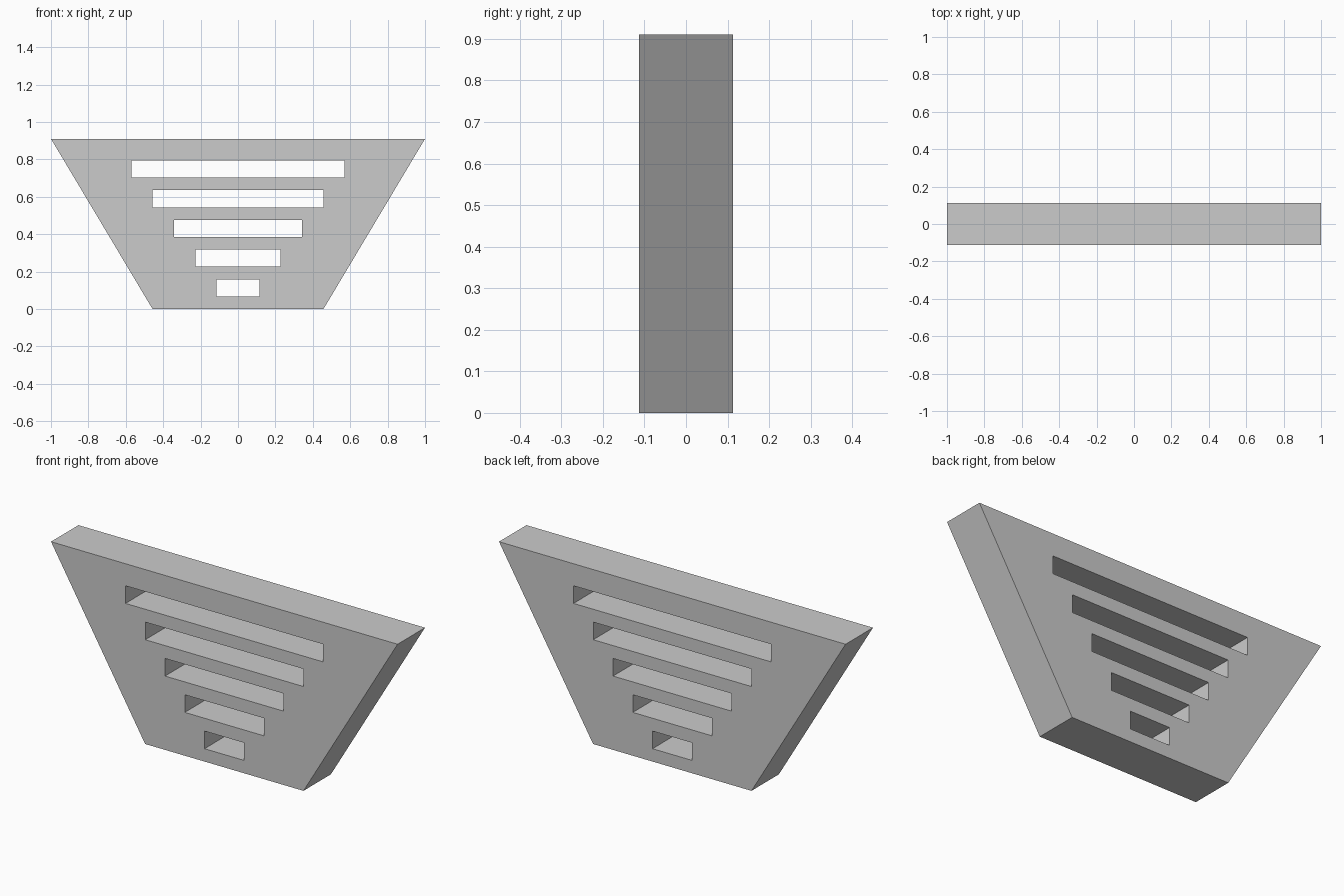
import bpy
import bmesh

default = bpy.data.objects.get("Cube")
if default:
    bpy.data.objects.remove(default, do_unlink=True)

HALF_DEPTH = 0.113
HEIGHT = 0.91
TOP_HALF = 1.0
BOTTOM_HALF = 0.457
SLOT_HEIGHT = 0.092
SLOT_STEP = 0.159
SLOT_HALF_STEP = 0.114

# Plain grey finish
grey = bpy.data.materials.new("plain_grey")
grey.use_nodes = True
colour = (0.6, 0.6, 0.6, 1)
grey.diffuse_color = colour
grey.node_tree.nodes["Principled BSDF"].inputs["Base Color"].default_value = colour


def prism(name, low_half, high_half, z0, z1, depth):
    """Extrude a symmetric trapezoid front to back."""
    bm = bmesh.new()
    outline = [(-low_half, z0), (low_half, z0), (high_half, z1), (-high_half, z1)]
    face = bm.faces.new([bm.verts.new((x, -depth, z)) for x, z in outline])
    moved = bmesh.ops.extrude_face_region(bm, geom=[face])["geom"]
    verts = [v for v in moved if isinstance(v, bmesh.types.BMVert)]
    bmesh.ops.translate(bm, verts=verts, vec=(0, 2 * depth, 0))
    bmesh.ops.recalc_face_normals(bm, faces=bm.faces)
    mesh = bpy.data.meshes.new(name)
    bm.to_mesh(mesh)
    bm.free()
    mesh.materials.append(grey)
    obj = bpy.data.objects.new(name, mesh)
    bpy.context.collection.objects.link(obj)
    return obj


# Tapered panel
panel = prism("slotted_panel", BOTTOM_HALF, TOP_HALF, 0, HEIGHT, HALF_DEPTH)

# Five through slots, widening towards the top
cutters = []
for i in range(5):
    half = SLOT_HALF_STEP * (i + 1)
    z = 0.067 + SLOT_STEP * i
    cutter = prism(f"slot_cutter_{i + 1}", half, half, z, z + SLOT_HEIGHT, HALF_DEPTH * 2)
    cutter.hide_render = True
    cut = panel.modifiers.new(f"slot_{i + 1}", "BOOLEAN")
    cut.operation = "DIFFERENCE"
    cut.solver = "EXACT"
    cut.object = cutter
    cutters.append(cutter)

# Apply the cuts and discard the cutters
bpy.context.view_layer.objects.active = panel
panel.select_set(True)
for cut in list(panel.modifiers):
    bpy.ops.object.modifier_apply(modifier=cut.name)
for cutter in cutters:
    bpy.data.objects.remove(cutter, do_unlink=True)
